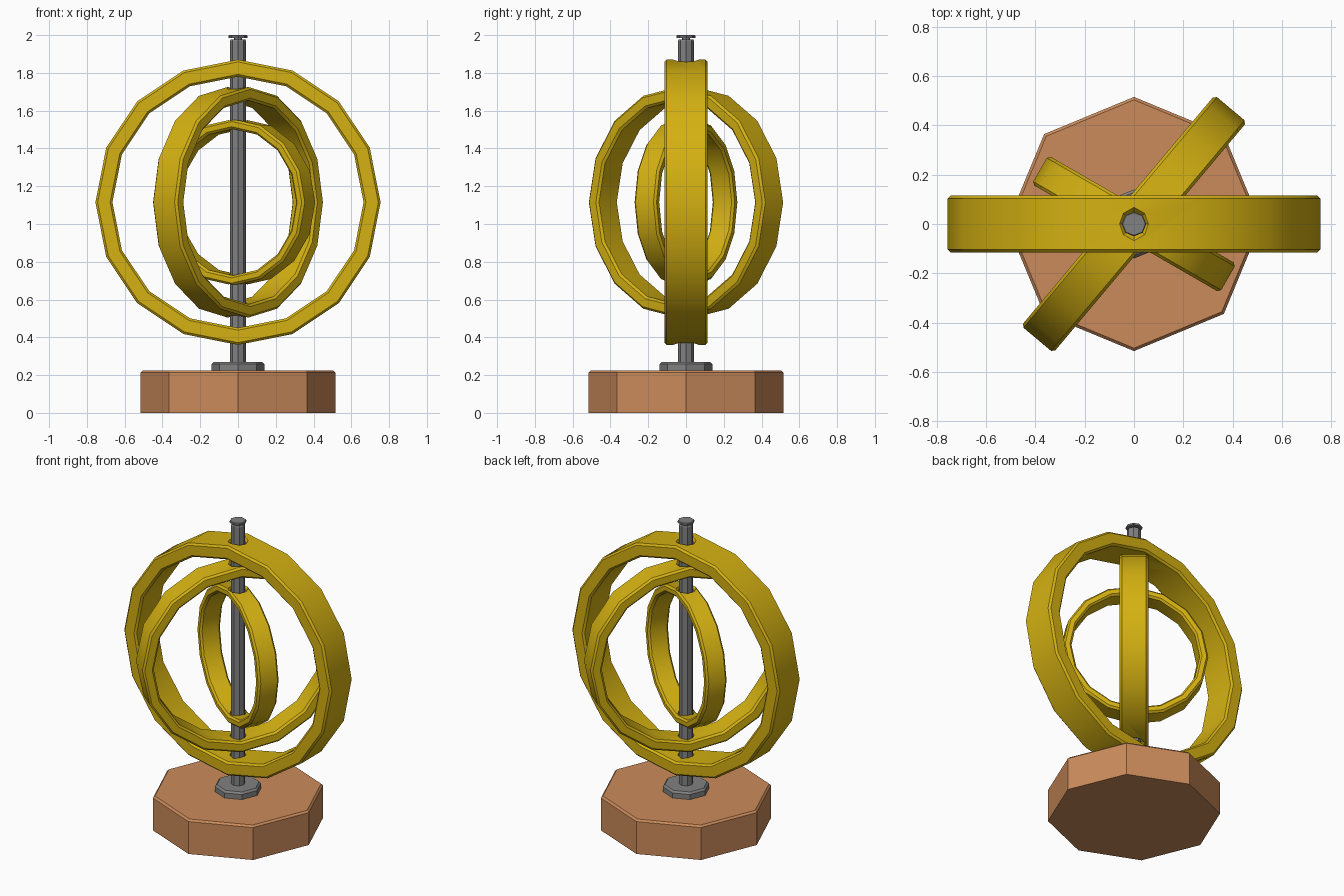
import bpy, bmesh, math

if "Cube" in bpy.data.objects:
    bpy.data.objects.remove(bpy.data.objects["Cube"])

CENTRE = 1.115  # height of the ring centres


def material(name, rgb):
    m = bpy.data.materials.new(name)
    m.diffuse_color = (*rgb, 1)
    m.use_nodes = True
    m.node_tree.nodes["Principled BSDF"].inputs["Base Color"].default_value = m.diffuse_color
    return m


wood = material("warm wood", (0.60, 0.26, 0.105))
gold = material("yellow gold", (0.66, 0.44, 0.006))
steel = material("grey steel", (0.22, 0.22, 0.225))


def lathe(name, profile, sides, mat, closed=False):
    """Revolve (radius, z) points around z; open profiles get end caps."""
    bm = bmesh.new()
    loops = []
    for r, z in profile:
        loops.append([bm.verts.new((r * math.cos(2 * math.pi * i / sides),
                                    r * math.sin(2 * math.pi * i / sides), z))
                      for i in range(sides)])
    pairs = list(zip(loops, loops[1:]))
    if closed:
        pairs.append((loops[-1], loops[0]))
    else:
        bm.faces.new(loops[0])
        bm.faces.new(loops[-1])
    for a, b in pairs:
        for i in range(sides):
            j = (i + 1) % sides
            bm.faces.new((a[i], a[j], b[j], b[i]))
    bmesh.ops.recalc_face_normals(bm, faces=bm.faces)
    mesh = bpy.data.meshes.new(name)
    bm.to_mesh(mesh)
    bm.free()
    mesh.materials.append(mat)
    obj = bpy.data.objects.new(name, mesh)
    bpy.context.collection.objects.link(obj)
    return obj


def ring(name, outer, inner, half, angle):
    """Chamfered 16-sided hoop standing upright, bored for the pole."""
    c = 0.012
    obj = lathe(name, [(outer, -half + c), (outer, half - c), (outer - c, half),
                       (inner + c, half), (inner, half - c), (inner, -half + c),
                       (inner + c, -half), (outer - c, -half)], 16, gold, closed=True)
    obj.rotation_euler = (math.pi / 2, 0, math.radians(angle))
    obj.location.z = CENTRE
    # cutter with countersunk mouths at the outer surface
    cutter = lathe(name + "_cutter", [(0.076, -outer - 0.01), (0.05, -outer + 0.022),
                                      (0.05, outer - 0.022), (0.076, outer + 0.01)], 8, gold)
    cutter.location.z = CENTRE
    cutter.hide_render = True
    mod = obj.modifiers.new("bore", 'BOOLEAN')
    mod.operation = 'DIFFERENCE'
    mod.solver = 'EXACT'
    mod.object = cutter
    bpy.ops.object.select_all(action='DESELECT')
    bpy.context.view_layer.objects.active = obj
    obj.select_set(True)
    bpy.ops.object.modifier_apply(modifier="bore")
    bpy.data.objects.remove(cutter)
    bpy.ops.object.shade_smooth_by_angle(angle=math.radians(30))


# octagonal wooden base and steel collar
lathe("base", [(0.515, 0), (0.515, 0.213), (0.503, 0.225)], 8, wood)
lathe("collar", [(0.14, 0.22), (0.14, 0.258), (0.128, 0.27)], 8, steel)

# pole with a necked cap
lathe("pole", [(0.043, 0.26), (0.043, 1.97), (0.038, 1.977),
               (0.022, 1.977), (0.022, 1.986), (0.05, 1.986),
               (0.05, 1.996), (0.046, 2.0)], 8, steel)

# three nested hoops turned about the pole
ring("outer_ring", 0.755, 0.665, 0.115, 0)
ring("middle_ring", 0.61, 0.54, 0.085, 50)
ring("inner_ring", 0.44, 0.388, 0.067, -30)
